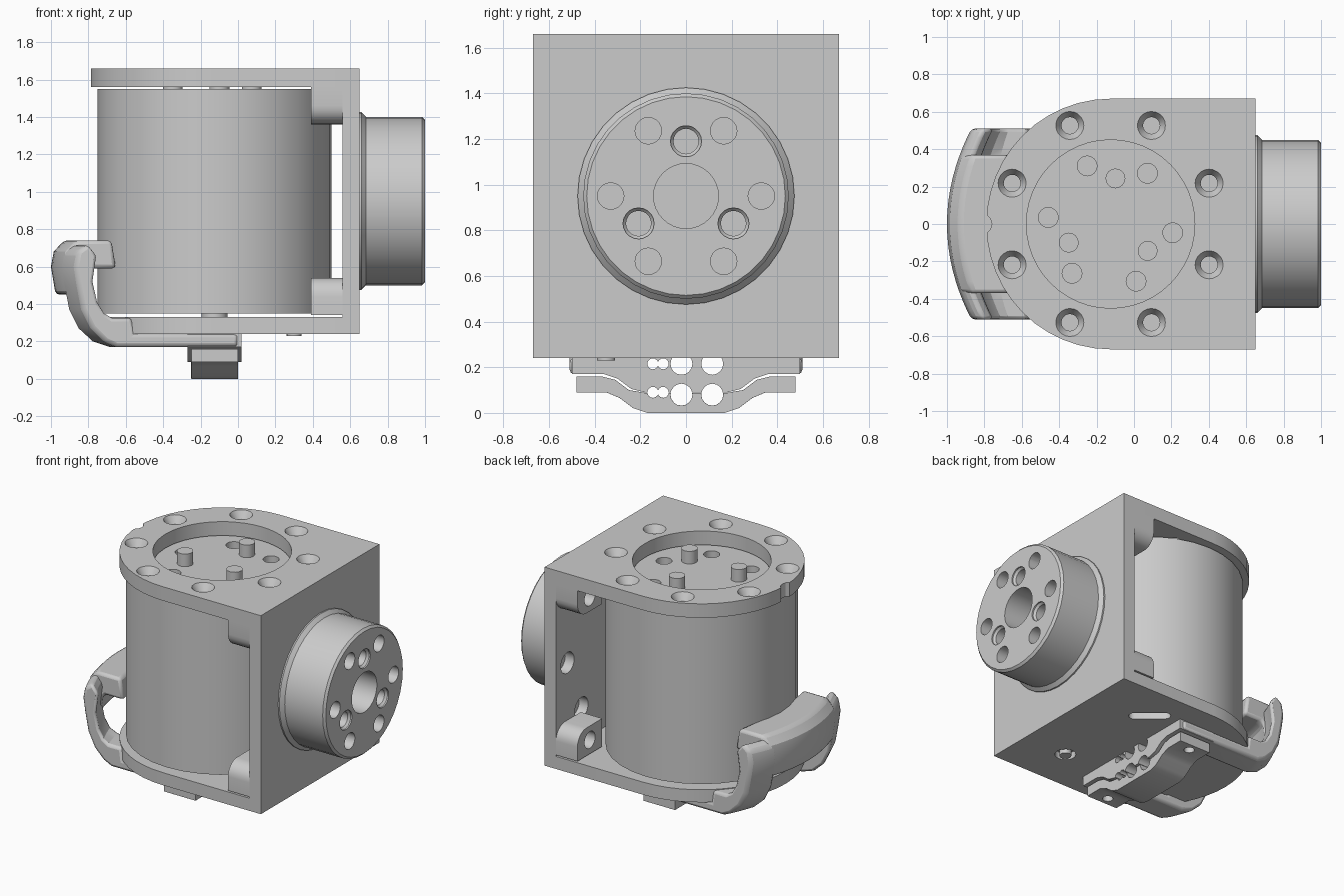
import bpy, bmesh
from math import cos, sin, pi, radians
from mathutils import Vector

if "Cube" in bpy.data.objects:
    bpy.data.objects.remove(bpy.data.objects["Cube"])

MAP = {'x': lambda u, v, h: (h, u, v), 'y': lambda u, v, h: (u, h, v), 'z': lambda u, v, h: (u, v, h)}


def skin(name, rings, smooth=True):
    """Bridge matching rings of points and cap both ends."""
    bm = bmesh.new()
    vs = [[bm.verts.new(p) for p in r] for r in rings]
    n = len(vs[0])
    for a, b in zip(vs, vs[1:]):
        for i in range(n):
            bm.faces.new((a[i], a[(i + 1) % n], b[(i + 1) % n], b[i]))
    bm.faces.new(vs[0])
    bm.faces.new(vs[-1])
    bmesh.ops.recalc_face_normals(bm, faces=bm.faces)
    me = bpy.data.meshes.new(name)
    bm.to_mesh(me)
    bm.free()
    ob = bpy.data.objects.new(name, me)
    bpy.context.collection.objects.link(ob)
    return ob


def prism(name, pts, axis, a, b, steps=1):
    return skin(name, [[MAP[axis](u, v, a + (b - a) * k / steps) for u, v in pts] for k in range(steps + 1)])


def box(name, x0, x1, y0, y1, z0, z1):
    return prism(name, [(x0, y0), (x1, y0), (x1, y1), (x0, y1)], 'z', z0, z1)


def lathe(name, prof, axis, c, n=32):
    return skin(name, [[MAP[axis](c[0] + r * cos(2 * pi * i / n), c[1] + r * sin(2 * pi * i / n), h)
                        for i in range(n)] for r, h in prof])


def cyl(name, r, a, b, axis, c, n=32):
    return lathe(name, [(r, a), (r, b)], axis, c, n)


def use(ob):
    bpy.ops.object.select_all(action='DESELECT')
    ob.select_set(True)
    bpy.context.view_layer.objects.active = ob


def cut(ob, cutters):
    use(ob)
    for c in cutters:
        m = ob.modifiers.new('cut', 'BOOLEAN')
        m.operation, m.solver, m.object = 'DIFFERENCE', 'EXACT', c
        bpy.ops.object.modifier_apply(modifier=m.name)
        bpy.data.objects.remove(c)


def bevel(ob, w, seg=2):
    m = ob.modifiers.new('bevel', 'BEVEL')
    m.width, m.segments, m.limit_method, m.angle_limit = w, seg, 'ANGLE', radians(40)


def ring(c, r, n, start=0):
    return [(c[0] + r * cos(radians(start) + 2 * pi * i / n), c[1] + r * sin(radians(start) + 2 * pi * i / n))
            for i in range(n)]


CX = (-0.125, 0)    # motor axis (x, y)
CO = (0, 0.95)      # output disc axis (y, z)

# Motor can with blind holes, three pegs on top and a spacer below
motor = cyl('motor_can', 0.625, 0.35, 1.55, 'z', CX)
cut(motor, [cyl('hole', 0.053, 1.45, 1.6, 'z', p, 16)
            for p in ring(CX, 0.335, 3, 112) + ring(CX, 0.335, 3, 54)])
for i, p in enumerate(ring(CX, 0.245, 3, 84)):
    cyl('motor_peg_%d' % i, 0.053, 1.54, 1.64, 'z', p, 16)
cyl('motor_spacer', 0.07, 0.32, 0.36, 'z', CX, 16)

# Rounded top and bottom plates
outline = [(0.65, -0.67), (0.65, 0.67)] + [
    (CX[0] + 0.665 * cos(t), 0.67 * sin(t)) for t in [pi / 2 + pi * i / 24 for i in range(25)]]
top = prism('top_plate', outline, 'z', 1.56, 1.66)
cut(top, [cyl('opening', 0.45, 1.5, 1.7, 'z', CX, 48), cyl('notch', 0.06, 1.5, 1.7, 'z', (-0.82, 0), 12)]
    + [lathe('countersink', [(0.045, 1.5), (0.045, 1.61), (0.075, 1.66), (0.075, 1.7)], 'z', p, 20)
       for p in ring(CX, 0.57, 8, 22.5)])
bottom = prism('bottom_plate', outline, 'z', 0.24, 0.33)
t = Vector((-0.76, 0.65))
slot = [tuple(Vector((0.2, 0.4)) + t * (0.1 * s + 0.04 * cos(a)) + Vector((0.65, 0.76)) * 0.04 * sin(a))
        for s, a0 in ((1, -pi / 2), (-1, pi / 2)) for a in [a0 + pi * k / 8 for k in range(9)]]
cut(bottom, [prism('slot', slot, 'z', 0.2, 0.29), cyl('recess', 0.07, 0.2, 0.29, 'z', (0.3, -0.35), 20)])
cyl('bottom_pin', 0.04, 0.23, 0.3, 'z', (0.3, -0.35), 16)

# Upright plate, recessed holes on its inner face
upright = box('upright_plate', 0.56, 0.65, -0.67, 0.67, 0.33, 1.56)
cut(upright, [cyl('hole', 0.075, 0.5, 0.63, 'x', p, 20) for p in ring(CO, 0.54, 8)])

# Corner bosses with rounded outer corner and a bolt hole
for sy in (-1, 1):
    for sz in (-1, 1):
        pr = [(0.39, 0.61), (0.39, 0.41)] + [
            (0.57 + 0.1 * sin(a), 0.51 - 0.1 * cos(a)) for a in [pi / 2 * k / 6 for k in range(7)]] + [(0.67, 0.61)]
        boss = prism('corner_boss', [(sy * y, 0.95 + sz * z) for y, z in pr], 'x', 0.39, 0.56)
        cut(boss, [cyl('hole', 0.06, 0.3, 0.54, 'x', (sy * 0.53, 0.95 + sz * 0.51), 20)])

# Output disc
disc = lathe('output_disc', [(0.475, 0.65), (0.475, 0.66), (0.45, 0.685), (0.45, 0.985), (0.435, 1.0)], 'x', CO, 36)
cut(disc, [cyl('bore', 0.142, 0.7, 1.1, 'x', CO, 32)]
    + [cyl('hole', 0.058, 0.75, 1.1, 'x', p, 20) for p in ring(CO, 0.33, 6)]
    + [lathe('screw', [(0.055, 0.75), (0.055, 0.975), (0.068, 0.99), (0.068, 1.1)], 'x', p, 20)
       for p in ring(CO, 0.24, 3, 90)])

# Cable guard: two curved legs joined by a lip that rests on the motor
leg = [(0.0, 0.17), (-0.72, 0.17), (-0.83, 0.2), (-0.91, 0.27), (-0.96, 0.37), (-0.985, 0.5), (-1.0, 0.6),
       (-0.985, 0.68), (-0.93, 0.72), (-0.88, 0.66), (-0.9, 0.52), (-0.875, 0.41), (-0.83, 0.35), (-0.76, 0.325),
       (-0.58, 0.325), (-0.56, 0.24), (0.0, 0.24)]
lip = [(-0.975, 0.45), (-1.0, 0.6), (-0.985, 0.68), (-0.93, 0.74), (-0.71, 0.74), (-0.68, 0.59), (-0.86, 0.59),
       (-0.885, 0.56), (-0.9, 0.45)]
guard = [prism('guard_leg_left', leg, 'y', -0.51, -0.32, 4), prism('guard_leg_right', leg, 'y', 0.32, 0.51, 4),
         prism('guard_lip', lip, 'y', -0.37, 0.37, 12)]
for ob in guard:
    for v in ob.data.vertices:
        v.co.x += 0.5 * v.co.y ** 2 * min(1, max(0, (-0.55 - v.co.x) / 0.3))
    bevel(ob, 0.02)

# Cable clamp: two dropped bars with wire holes running through


def mirrored(half):
    return half + [(-y, z) for y, z in reversed(half)]


upper = prism('clamp_upper', mirrored([(0.0001, 0.24), (0.5, 0.24), (0.5, 0.17), (0.36, 0.17), (0.3, 0.15),
                                       (0.24, 0.105), (0.18, 0.09), (0.0001, 0.09)]), 'x', -0.27, 0.02)
lo = [(0.48, 0.16), (0.48, 0.09), (0.35, 0.09), (0.29, 0.065), (0.23, 0.02), (0.17, 0.005)]
hi = [(0.18, 0.088), (0.25, 0.1), (0.31, 0.145), (0.37, 0.16)]
lower = prism('clamp_lower', lo + [(-y, z) for y, z in reversed(lo)] +
              [(-y, z) for y, z in reversed(hi)] + hi, 'x', -0.25, 0.0)
for v in lower.data.vertices:
    if v.co.z < 0.01:
        v.co.z = 0
wires = [(0.048, -0.02, 0), (0.048, 0.115, 0), (0.024, -0.145, 0.01), (0.024, -0.1, 0.01)]
for ob in (upper, lower):
    cut(ob, [cyl('wire', r, -0.4, 0.2, 'x', (y, 0.08 + dz), 16) for r, y, dz in wires])
cut(upper, [cyl('wire', r, -0.4, 0.2, 'x', (y, 0.215), 16) for r, y, dz in wires])
# Clamp screw recesses
for ob, z in ((lower, 0.09),):
    cut(ob, [cyl('screw', 0.035, z - 0.05, z + 0.04, 'z', (-0.125, s * 0.42), 16) for s in (-1, 1)])
bevel(lower, 0.008, 1)

# Smooth curved faces, keep edges sharp
for ob in list(bpy.context.scene.objects):
    use(ob)
    bpy.ops.object.shade_smooth_by_angle(angle=radians(25))
